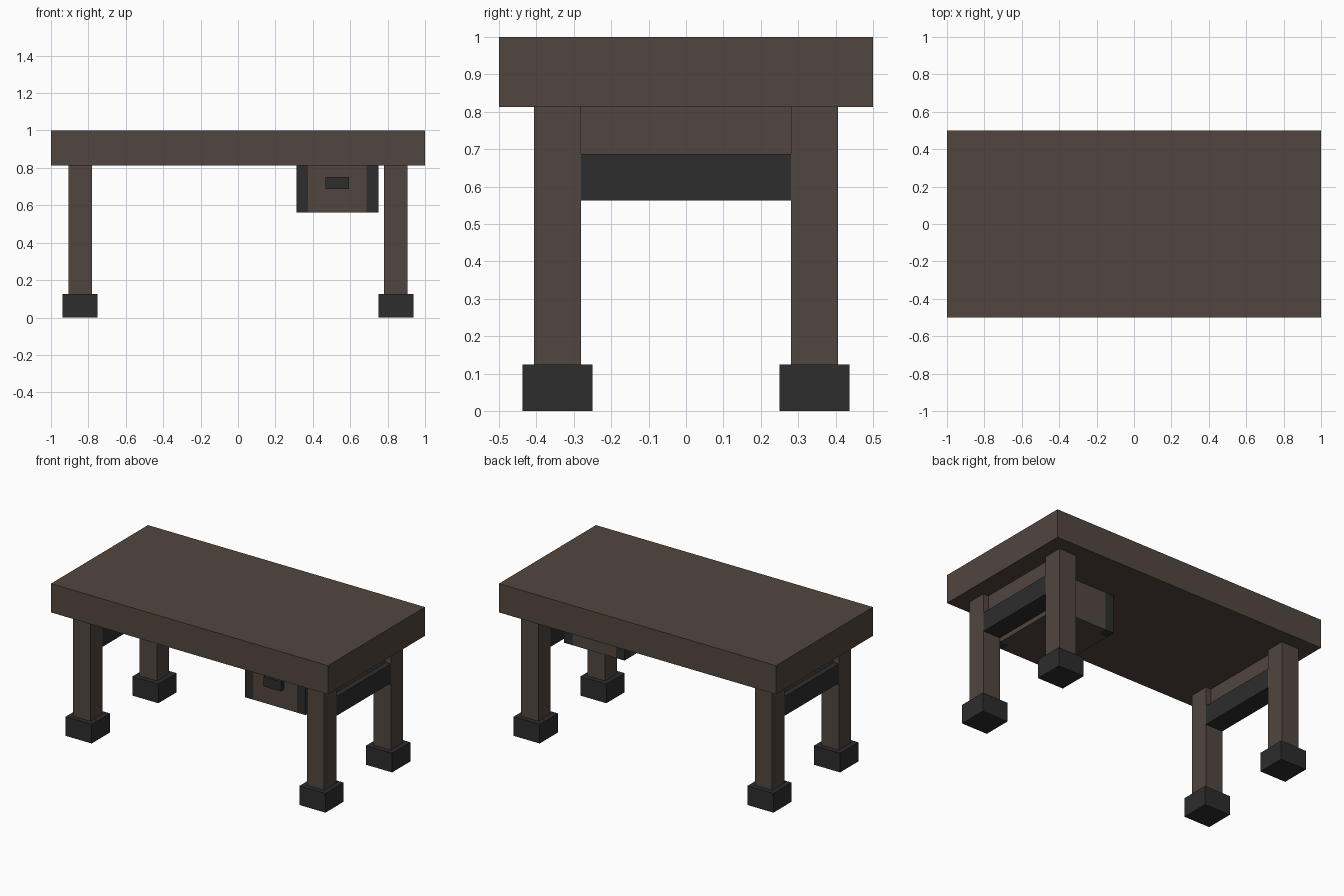
import bpy
import bmesh

cube = bpy.data.objects.get("Cube")
if cube:
    bpy.data.objects.remove(cube, do_unlink=True)


def material(name, rgb):
    m = bpy.data.materials.new(name)
    m.use_nodes = True
    m.diffuse_color = (*rgb, 1)
    bsdf = next(n for n in m.node_tree.nodes if n.type == 'BSDF_PRINCIPLED')
    bsdf.inputs["Base Color"].default_value = (*rgb, 1)
    bsdf.inputs["Roughness"].default_value = 0.8
    return m


BROWN = material("dark_brown_wood", (0.084, 0.061, 0.050))
BLACK = material("charcoal_metal", (0.026, 0.026, 0.026))


def box(name, lo, hi, *mats, cuts=(), rule=None):
    """Box between two corners; cuts are (axis, position) loops, rule picks a face's material."""
    bm = bmesh.new()
    bmesh.ops.create_cube(bm, size=1)
    for v in bm.verts:
        v.co = [lo[i] if v.co[i] < 0 else hi[i] for i in range(3)]
    for axis, pos in cuts:
        co, no = [0, 0, 0], [0, 0, 0]
        co[axis], no[axis] = pos, 1
        bmesh.ops.bisect_plane(bm, geom=bm.verts[:] + bm.edges[:] + bm.faces[:],
                               plane_co=co, plane_no=no)
    if rule:
        for f in bm.faces:
            f.material_index = rule(f.calc_center_median())
    mesh = bpy.data.meshes.new(name)
    bm.to_mesh(mesh)
    bm.free()
    for m in mats:
        mesh.materials.append(m)
    obj = bpy.data.objects.new(name, mesh)
    bpy.context.collection.objects.link(obj)
    return obj


def centred(name, x, y, half_x, half_y, z0, z1, mat):
    return box(name, (x - half_x, y - half_y, z0), (x + half_x, y + half_y, z1), mat)


# Table top
centred("table_top", 0, 0, 1, 0.5, 0.8125, 1, BROWN)

# Legs with feet, and the end rails between them
LEG_X, LEG_Y = 0.84375, 0.34375
for sx, side in ((-1, "right"), (1, "left")):
    for sy, end in ((-1, "front"), (1, "back")):
        x, y = sx * LEG_X, sy * LEG_Y
        centred(f"{end}_{side}_leg", x, y, 0.0625, 0.0625, 0.125, 0.8125, BROWN)
        centred(f"{end}_{side}_foot", x, y, 0.09375, 0.09375, 0, 0.125, BLACK)
    centred(f"{side}_rail", sx * LEG_X, 0, 0.0625, 0.28125, 0.5625, 0.6875, BLACK)
    centred(f"{side}_upper_panel", sx * LEG_X, 0, 0.025, 0.28125, 0.6875, 0.8125, BROWN)

# Drawer box with dark corner posts
X0, X1, Y0, Y1, POST = 0.3125, 0.75, -0.375, 0.1875, 0.0625


def is_post(c):
    return int((c.x < X0 + POST or c.x > X1 - POST) and
               (c.y < Y0 + POST or c.y > Y1 - POST))


box("drawer", (X0, Y0, 0.5625), (X1, Y1, 0.8125), BROWN, BLACK,
    cuts=((0, X0 + POST), (0, X1 - POST), (1, Y0 + POST), (1, Y1 - POST)),
    rule=is_post)

# Drawer handle
box("drawer_handle", (0.46875, Y0 - 0.03125, 0.6875), (0.59375, Y0, 0.75), BLACK)
